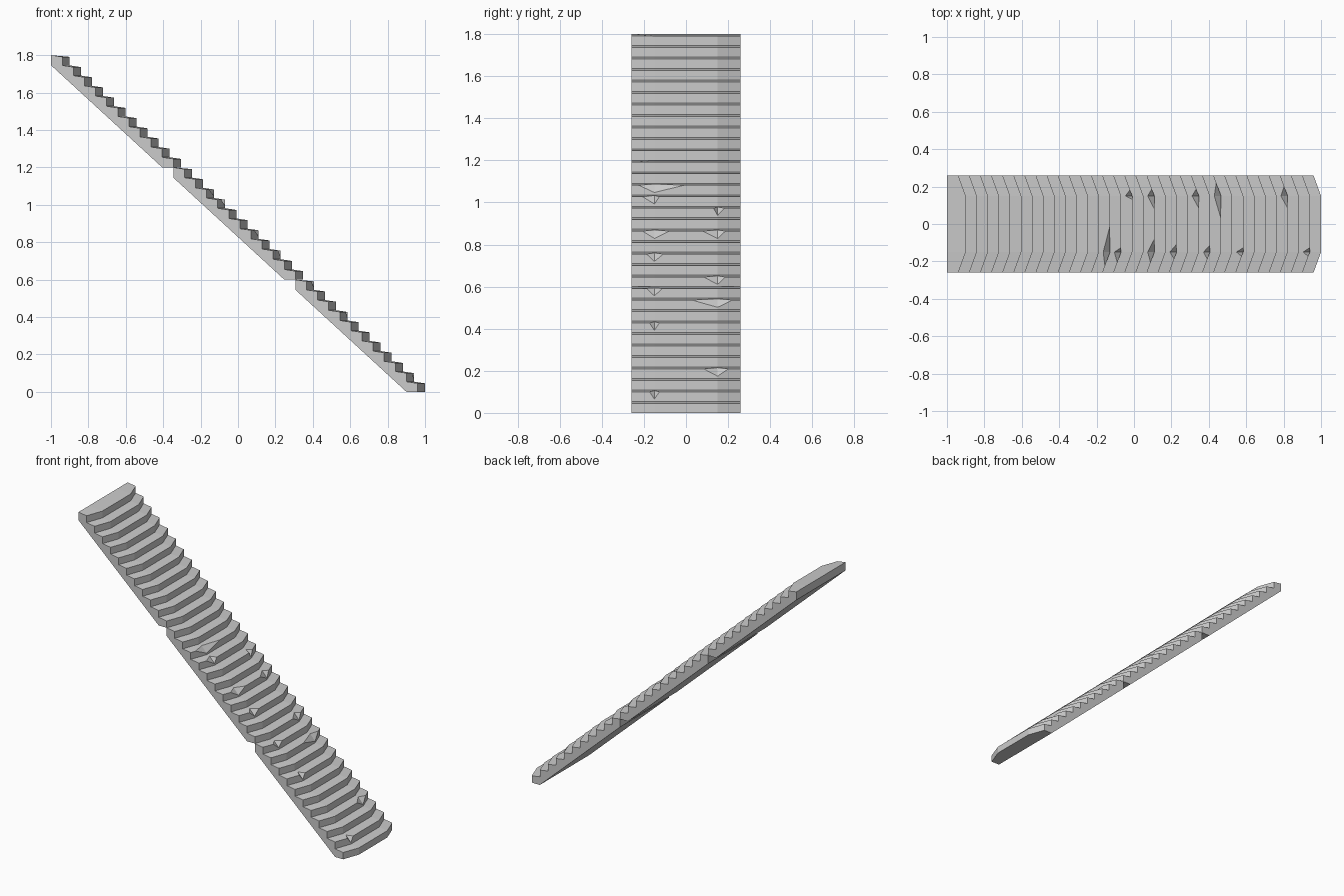
import bpy, bmesh
from mathutils import Vector

cube = bpy.data.objects.get("Cube")
if cube:
    bpy.data.objects.remove(cube, do_unlink=True)

STEPS = 11                       # steps in one flight
RUN, RISE = 0.653, 0.6           # size of one flight
GO, UP = RUN / STEPS, RISE / STEPS
HALF, FLAT, BOW = 0.26, 0.15, 0.04   # half width, half width of flat front, bow depth
DIP = 0.009                      # slope of each tread

stone = bpy.data.materials.new("grey stone")
stone.use_nodes = True
stone.diffuse_color = (0.6, 0.6, 0.6, 1)
stone.node_tree.nodes["Principled BSDF"].inputs["Base Color"].default_value = (0.6, 0.6, 0.6, 1)


def make_object(name, bm):
    bmesh.ops.recalc_face_normals(bm, faces=bm.faces)
    mesh = bpy.data.meshes.new(name)
    bm.to_mesh(mesh)
    bm.free()
    mesh.materials.append(stone)
    obj = bpy.data.objects.new(name, mesh)
    bpy.context.collection.objects.link(obj)
    return obj


def section(bm, y, shift, back, base):
    """Stepped outline of a flight at one depth, with its noses moved forward."""
    top = base + RISE
    pts = [(back, top - UP), (back, top)]
    for i in range(STEPS):
        x, z = back + (i + 1) * GO + shift, top - i * UP
        pts += [(x, z - DIP), (x, z - UP)]
    pts.append((back + RUN - GO, base))
    return [bm.verts.new((x, y, z)) for x, z in pts]


def make_flight(name, back, base):
    bm = bmesh.new()
    rows = [section(bm, y, s, back, base)
            for y, s in ((-HALF, 0), (-FLAT, BOW), (FLAT, BOW), (HALF, 0))]
    n = len(rows[0])
    for a, b in zip(rows, rows[1:]):
        for i in range(n):
            j = (i + 1) % n
            bm.faces.new((a[i], a[j], b[j], b[i]))
    bm.faces.new(rows[0])
    bm.faces.new(rows[-1][::-1])
    return make_object(name, bm)


def add_chip(bm, step, side, inner, outer):
    """Wedge that knocks a notch out of one bend in a step's nose."""
    corner = Vector((1 - (step - 1) * GO, side * FLAT, step * UP - DIP))
    lift = Vector((0.001, 0, 0.001))
    points = [
        corner + lift + Vector((0, -side * inner, 0)),
        corner + lift + Vector((-BOW * outer / (HALF - FLAT), side * outer, 0)),
        corner + Vector((-0.037, 0, 0.006)),
        corner + Vector((0.001, 0, -0.036)),
        corner + Vector((0.02, 0, 0.02)),
    ]
    verts = [bm.verts.new(p) for p in points]
    bmesh.ops.convex_hull(bm, input=verts)


# Chips: step number, side, width towards the middle, width towards the edge
chips = [
    (2, -1, 0.025, 0.025), (4, 1, 0.07, 0.055), (8, -1, 0.025, 0.025),
    (10, 1, 0.13, 0.075), (11, -1, 0.04, 0.04), (12, 1, 0.07, 0.04),
    (14, -1, 0.045, 0.04), (16, -1, 0.075, 0.06), (16, 1, 0.075, 0.04),
    (18, 1, 0.02, 0.035), (19, -1, 0.025, 0.06), (20, -1, 0.15, 0.08),
]

# Three stacked flights, chipped where worn
for k, name in enumerate(("lower_flight", "middle_flight", "upper_flight")):
    flight = make_flight(name, 1 - BOW - (k + 1) * RUN, k * RISE)
    worn = [c for c in chips if (c[0] - 1) // STEPS == k]
    if not worn:
        continue
    bm = bmesh.new()
    for chip in worn:
        add_chip(bm, *chip)
    cutter = make_object(name + "_chips", bm)
    cutter.hide_render = True
    mod = flight.modifiers.new("chips", 'BOOLEAN')
    mod.operation = 'DIFFERENCE'
    mod.solver = 'EXACT'
    mod.object = cutter
    bpy.context.view_layer.objects.active = flight
    bpy.ops.object.modifier_apply(modifier=mod.name)
    bpy.data.objects.remove(cutter, do_unlink=True)
